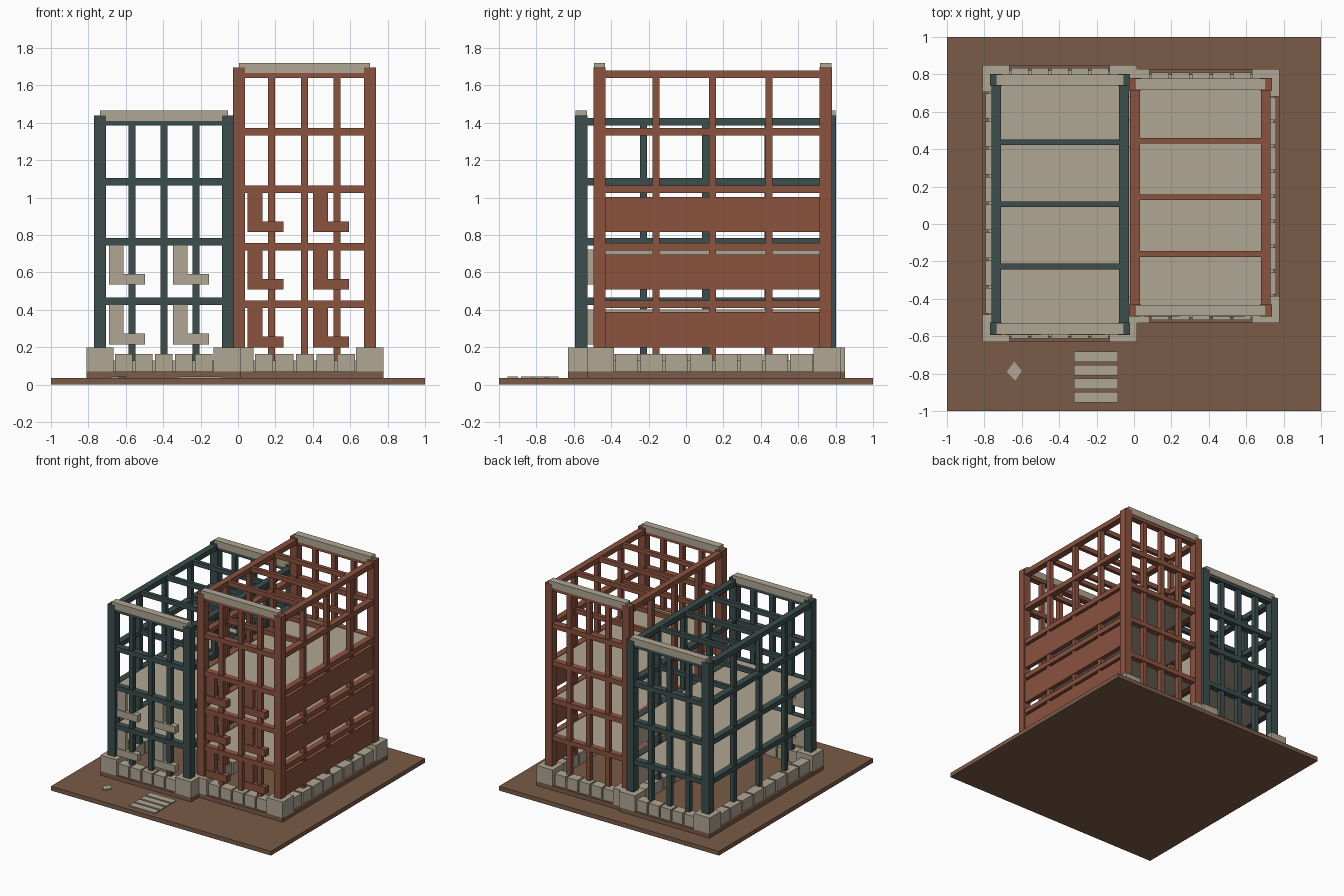
import bpy, bmesh

if "Cube" in bpy.data.objects:
    bpy.data.objects.remove(bpy.data.objects["Cube"], do_unlink=True)


def material(name, rgb):
    lin = [((c / 255 + 0.055) / 1.055) ** 2.4 for c in rgb] + [1]
    m = bpy.data.materials.new(name)
    m.use_nodes = True
    m.diffuse_color = lin
    m.node_tree.nodes["Principled BSDF"].inputs["Base Color"].default_value = lin
    return m


EARTH = material("earth_brown", (122, 91, 72))
STONE = material("pale_stone", (176, 166, 146))
RED = material("brick_red", (138, 82, 63))
TEAL = material("dark_teal", (60, 77, 77))


def prism(bm, pts, z0, z1):
    """Upright prism over a ground outline."""
    low = [bm.verts.new((x, y, z0)) for x, y in pts]
    top = [bm.verts.new((x, y, z1)) for x, y in pts]
    bm.faces.new(low[::-1])
    bm.faces.new(top)
    n = len(pts)
    for i in range(n):
        j = (i + 1) % n
        bm.faces.new((low[i], low[j], top[j], top[i]))


def boxes(name, mat, spans):
    """One object made of boxes given as (x0, x1, y0, y1, z0, z1)."""
    bm = bmesh.new()
    for x0, x1, y0, y1, z0, z1 in spans:
        prism(bm, [(x0, y0), (x1, y0), (x1, y1), (x0, y1)], z0, z1)
    return finish(name, mat, bm)


def finish(name, mat, bm):
    bmesh.ops.recalc_face_normals(bm, faces=bm.faces)
    me = bpy.data.meshes.new(name)
    bm.to_mesh(me)
    bm.free()
    me.materials.append(mat)
    ob = bpy.data.objects.new(name, me)
    bpy.context.collection.objects.link(ob)
    return ob


def quarters(a, b):
    return [a + (b - a) * i / 4 for i in (1, 2, 3)]


POST, BAR, BEAM = 0.0325, 0.019, 0.026
BASE = 0.07


def building(side, mat, panel_mat, xs, ys, first, step, count, top, foot):
    """Open frame on a stone footing; xs and ys are post centre lines."""
    (xa, xb), (ya, yb) = xs, ys
    levels = [first + step * i for i in range(count)]

    # Corner posts
    boxes(side + "_corner_posts", mat, [
        (x - POST, x + POST, y - POST, y + POST, BASE, top) for x in xs for y in ys])

    # Ring beams at every storey
    beams = []
    for z in levels:
        beams += [(xa, xb, y - BEAM, y + BEAM, z - 0.02, z + 0.02) for y in ys]
        beams += [(x - BEAM, x + BEAM, ya, yb, z - 0.02, z + 0.02) for x in xs]
    boxes(side + "_ring_beams", mat, beams)

    # Upright studs on the four sides
    roof = levels[-1]
    studs = [(x - BAR, x + BAR, y - BAR, y + BAR, BASE, roof)
             for x in quarters(xa, xb) for y in ys]
    studs += [(x - BAR, x + BAR, y - BAR, y + BAR, BASE, roof)
              for x in xs for y in quarters(ya, yb)]
    boxes(side + "_studs", mat, studs)

    # Cross joists on the two open levels
    boxes(side + "_joists", mat, [
        (xa, xb, y - 0.015, y + 0.015, z - 0.019, z + 0.019)
        for y in quarters(ya, yb) for z in levels[-2:]])

    # Floors below them
    boxes(side + "_floors", STONE, [
        (xa + BEAM, xb - BEAM, ya + BEAM, yb - BEAM, z - 0.016, z + 0.016)
        for z in levels[:-2]])

    # Side wall panels, window shutters and sill boxes
    panels, shutters, sills = [], [], []
    for z in levels[:-2]:
        panels.append((xb - 0.012, xb + 0.024, ya + POST, yb - POST, z - 0.23, z - 0.042))
        for x in (xa + 0.047, xa + 0.047 + (xb - xa) / 2):
            shutters.append((x, x + 0.078, ya - 0.025, ya + 0.015, z - 0.225, z - 0.018))
            sills.append((x, x + 0.192, ya - POST, ya + 0.015, z - 0.23, z - 0.172))
    boxes(side + "_wall_panels", panel_mat, panels)
    boxes(side + "_shutters", panel_mat, shutters)
    boxes(side + "_sill_boxes", panel_mat, sills)

    # Stone lintels on the front and back roof edges
    boxes(side + "_roof_lintels", STONE, [
        (xa, xb, y - 0.03, y + 0.03, levels[-1] + 0.005, top + 0.025) for y in ys])

    # Earth plinth
    x0, x1, y0, y1 = foot
    boxes(side + "_plinth", EARTH, [(x0, x1, y0, y1, 0.03, BASE)])

    # Stone footing: corner blocks, low courses and separate top stones
    c, t, inset = 0.145, 0.08, 0.017
    boxes(side + "_corner_stones", STONE, [
        (x, x + c, y, y + c, BASE - 0.004, 0.2) for x in (x0, x1 - c) for y in (y0, y1 - c)])
    course, stones = [], []
    for y in (y0 + inset, y1 - inset - t):
        course.append((x0 + c, x1 - c, y + 0.012, y + t - 0.012, BASE, 0.13))
        w = (x1 - x0 - 2 * c) / 5
        for i in range(5):
            a = x0 + c + w * i
            stones.append((a + 0.007, a + w - 0.007, y, y + t, BASE, 0.165))
    for x in (x0 + inset, x1 - inset - t):
        course.append((x + 0.012, x + t - 0.012, y0 + c, y1 - c, BASE, 0.13))
        w = (y1 - y0 - 2 * c) / 8
        for i in range(8):
            a = y0 + c + w * i
            stones.append((x, x + t, a + 0.007, a + w - 0.007, BASE, 0.165))
    boxes(side + "_footing_course", STONE, course)
    boxes(side + "_footing_stones", STONE, stones)


# Ground slab
boxes("ground_slab", EARTH, [(-1, 1, -1, 1, 0, 0.035)])

# Two neighbouring buildings
building("low_house", TEAL, STONE, (-0.737, -0.053), (-0.56, 0.77),
         0.445, 0.32, 4, 1.44, (-0.81, 0.015, -0.63, 0.85))
building("tall_house", RED, RED, (0.005, 0.705), (-0.463, 0.747),
         0.43, 0.3075, 5, 1.695, (-0.062, 0.777, -0.53, 0.828))

# Path of four paving slabs
boxes("path_slabs", STONE, [
    (-0.32, -0.085, y, y + 0.057, 0.03, 0.044) for y in (-0.955, -0.882, -0.81, -0.738)])

# Loose flat stone
bm = bmesh.new()
prism(bm, [(-0.68, -0.79), (-0.635, -0.838), (-0.6, -0.785), (-0.64, -0.735)], 0.03, 0.043)
finish("loose_stone", STONE, bm)
